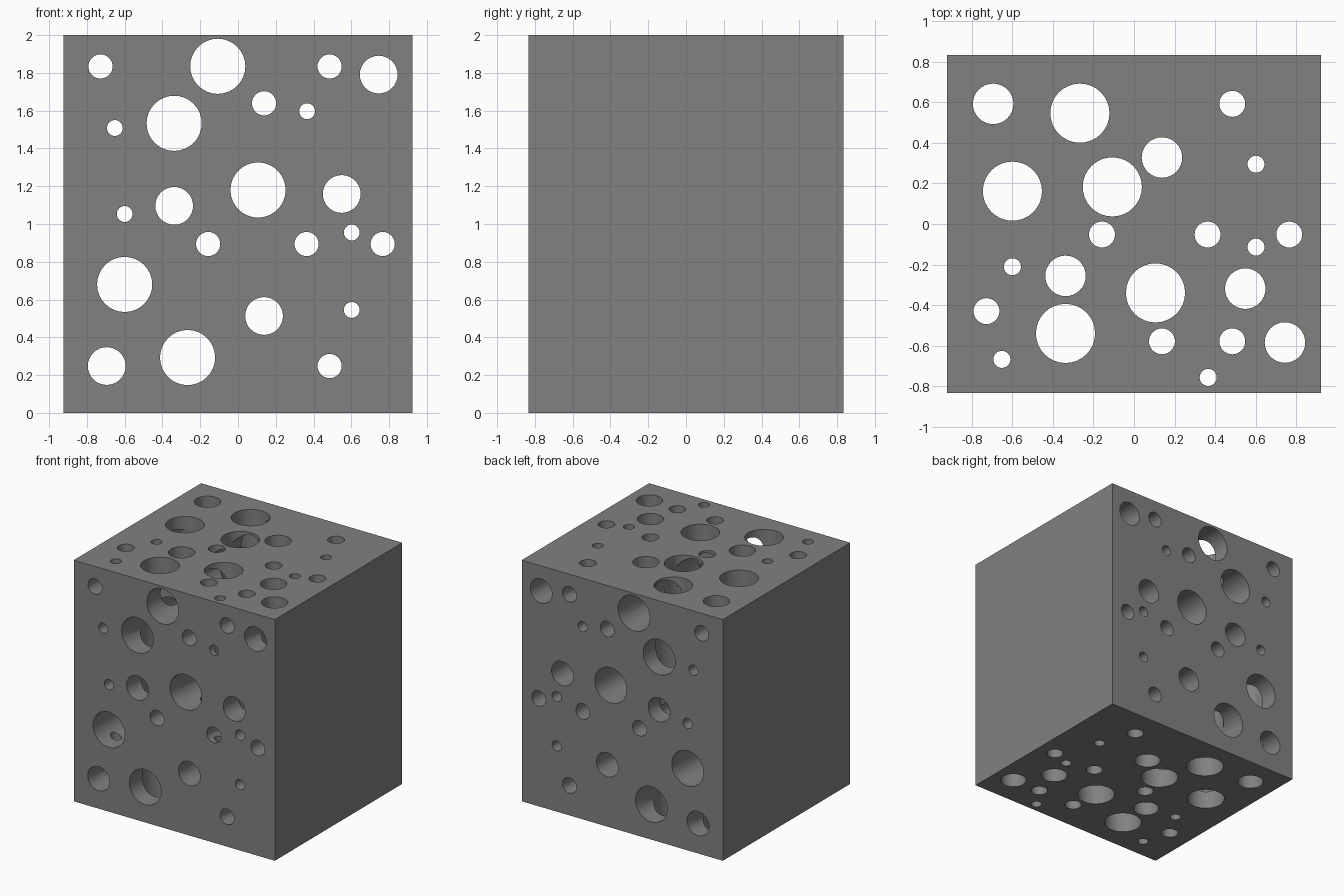
import bpy, math

if "Cube" in bpy.data.objects:
    bpy.data.objects.remove(bpy.data.objects["Cube"])

W, D, H = 1.845, 1.67, 2.0

# Holes grouped by radius: (x, height of front-to-back bore, y of top-to-bottom bore)
HOLES = {
    0.146: [(-0.107, 1.835, 0.183), (-0.338, 1.533, -0.54), (0.106, 1.18, -0.34),
            (-0.60, 0.68, 0.162), (-0.267, 0.293, 0.547)],
    0.10: [(0.745, 1.791, -0.585), (-0.338, 1.096, -0.256), (0.549, 1.159, -0.319),
           (0.138, 0.513, 0.328), (-0.695, 0.248, 0.593)],
    0.064: [(-0.728, 1.834, -0.43), (0.485, 1.834, -0.579), (0.138, 1.639, -0.579),
            (-0.158, 0.894, -0.052), (0.363, 0.894, -0.052), (0.766, 0.894, -0.052),
            (0.485, 0.248, 0.593)],
    0.042: [(0.366, 1.597, -0.757), (-0.652, 1.508, -0.668), (-0.60, 1.053, -0.211),
            (0.602, 0.955, -0.114), (0.602, 0.545, 0.295)],
}


def bore(x, y, z, r, rot):
    bpy.ops.mesh.primitive_cylinder_add(vertices=32, radius=r, depth=3,
                                        location=(x, y, z), rotation=rot)
    return bpy.context.object


def join(parts, name):
    bpy.ops.object.select_all(action='DESELECT')
    for p in parts:
        p.select_set(True)
    bpy.context.view_layer.objects.active = parts[0]
    bpy.ops.object.join()
    parts[0].name = name
    parts[0].hide_render = True
    return parts[0]


# Two sets of straight bores
front_cutter = join([bore(x, 0, z, r, (math.pi / 2, 0, 0))
                     for r, hs in HOLES.items() for x, z, y in hs], "front_bores")
top_cutter = join([bore(x, y, 1, r, (0, 0, 0))
                   for r, hs in HOLES.items() for x, z, y in hs], "top_bores")

# Solid block, dark grey
bpy.ops.mesh.primitive_cube_add(size=1, location=(0, 0, H / 2))
block = bpy.context.object
block.name = "perforated_block"
block.scale = (W, D, H)
bpy.ops.object.transform_apply(location=True, rotation=True, scale=True)
grey = bpy.data.materials.new("dark_grey")
grey.diffuse_color = (0.22, 0.22, 0.22, 1)
grey.use_nodes = True
grey.node_tree.nodes["Principled BSDF"].inputs["Base Color"].default_value = grey.diffuse_color
block.data.materials.append(grey)

# Drill front to back, then top to bottom
for cutter in (front_cutter, top_cutter):
    mod = block.modifiers.new("drill", 'BOOLEAN')
    mod.operation = 'DIFFERENCE'
    mod.solver = 'EXACT'
    mod.object = cutter
    bpy.ops.object.modifier_apply(modifier=mod.name)
    bpy.data.objects.remove(cutter)

# Every face, including bore walls, takes the one grey
block.data.materials.clear()
block.data.materials.append(grey)

bpy.ops.object.select_all(action='DESELECT')
block.select_set(True)
bpy.context.view_layer.objects.active = block
bpy.ops.object.shade_smooth_by_angle(angle=math.radians(30))
